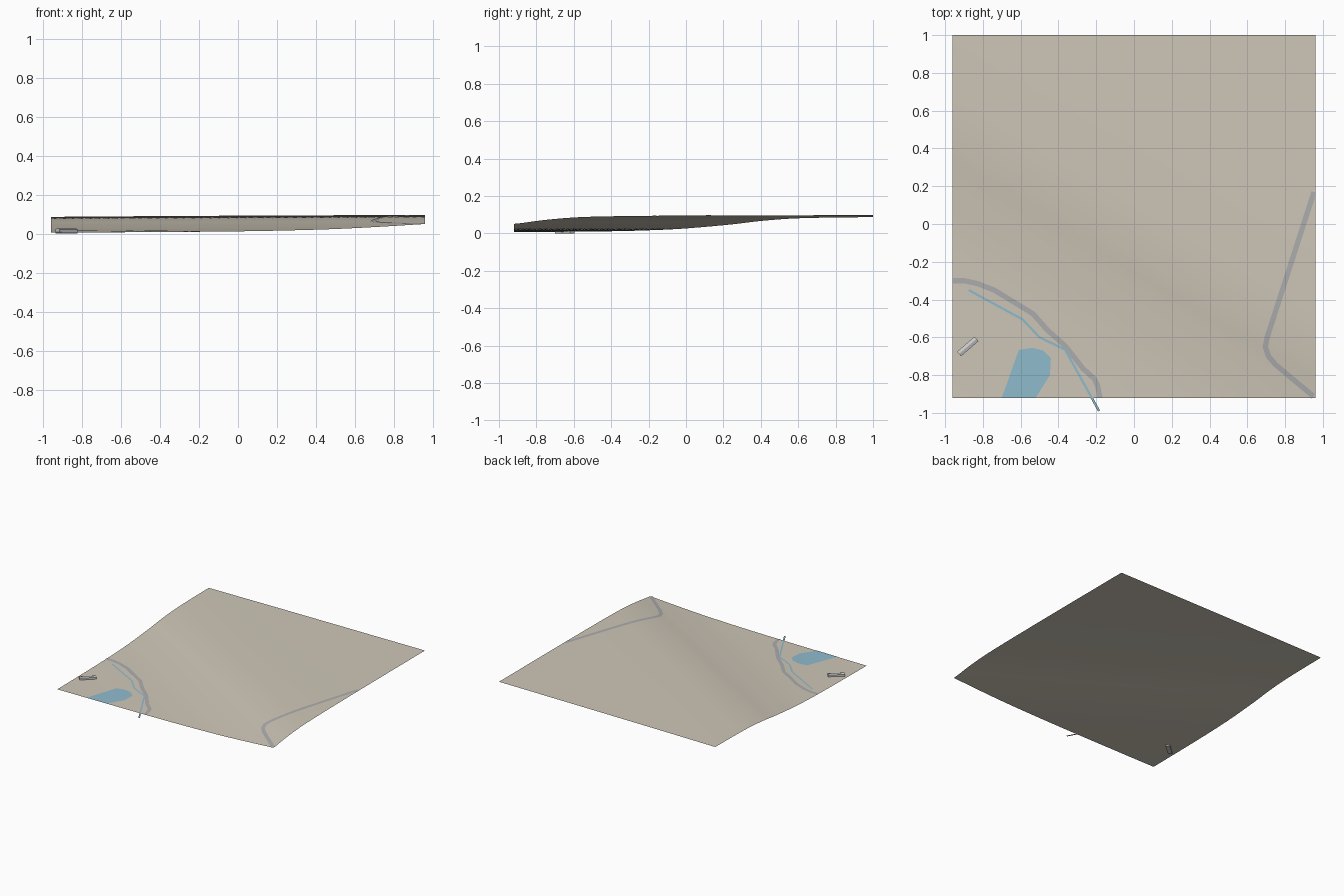
import bpy, bmesh, math
from mathutils import Vector, Matrix

if "Cube" in bpy.data.objects:
    bpy.data.objects.remove(bpy.data.objects["Cube"])

X, Y0, Y1 = 0.96, -0.92, 1.0

# Height profile across the slope: (distance from slope centre, height)
PROFILE = [(-2.5, 0.005), (-1.2, 0.006), (-0.9, 0.008), (-0.6, 0.012), (-0.4, 0.018),
           (-0.25, 0.026), (0, 0.048), (0.15, 0.066), (0.32, 0.079), (0.5, 0.084),
           (0.8, 0.087), (1.3, 0.089), (3, 0.089)]


def height(x, y):
    """Smooth rise whose centre line runs diagonally over the ground."""
    t = y + 0.33 + 0.6 * x
    p = PROFILE
    i = max(k for k in range(len(p) - 1) if p[k][0] <= t)

    def slope(k):
        a, b = p[max(k - 1, 0)], p[min(k + 1, len(p) - 1)]
        return (b[1] - a[1]) / (b[0] - a[0])
    h = p[i + 1][0] - p[i][0]
    u = (t - p[i][0]) / h
    z = ((2*u**3 - 3*u*u + 1) * p[i][1] + (u**3 - 2*u*u + u) * h * slope(i)
         + (3*u*u - 2*u**3) * p[i + 1][1] + (u**3 - u*u) * h * slope(i + 1))
    return z + 0.004 * (x + 0.96) * min(1, max(0, (z - 0.01) / 0.08))


def material(name, rgb):
    m = bpy.data.materials.new(name)
    m.diffuse_color = (*rgb, 1)
    m.use_nodes = True
    m.node_tree.nodes["Principled BSDF"].inputs["Base Color"].default_value = m.diffuse_color
    return m


def make(name, bm, mat=None, smooth=False):
    me = bpy.data.meshes.new(name)
    bm.to_mesh(me)
    bm.free()
    ob = bpy.data.objects.new(name, me)
    bpy.context.collection.objects.link(ob)
    if mat:
        me.materials.append(mat)
    for f in me.polygons:
        f.use_smooth = smooth
    return ob


def ribbon(name, pts, width, lift, mat):
    """Flat strip of constant width draped over the ground."""
    pts = [Vector(p) for p in pts]
    path = [pts[0]]
    for a, b in zip(pts, pts[1:]):
        n = max(1, math.ceil((b - a).length / 0.04))
        path += [a.lerp(b, k / n) for k in range(1, n + 1)]
    bm = bmesh.new()
    rows = []
    for i, p in enumerate(path):
        d0 = (p - path[i - 1]).normalized() if i else (path[1] - p).normalized()
        d1 = (path[i + 1] - p).normalized() if i < len(path) - 1 else d0
        d = (d0 + d1).normalized()
        n = Vector((-d.y, d.x)) * width / 2 / d.dot(d0)
        row = []
        for q in (p + n, p - n):
            q.x = max(-X, min(X, q.x))
            row.append(bm.verts.new((q.x, q.y, height(q.x, q.y) + lift)))
        rows.append(row)
    for a, b in zip(rows, rows[1:]):
        bm.faces.new((a[0], a[1], b[1], b[0]))
    return make(name, bm, mat)


earth = material("earth", (0.62, 0.57, 0.48))
asphalt = material("asphalt", (0.42, 0.42, 0.43))
water = material("water", (0.28, 0.50, 0.62))

# Ground sheet
bm = bmesh.new()
bmesh.ops.create_grid(bm, x_segments=64, y_segments=64, size=X)
for v in bm.verts:
    v.co.y += (Y0 + Y1) / 2
    v.co.z = height(v.co.x, v.co.y)
make("ground", bm, earth, True)

# Roads
ribbon("west_road", [(-0.96, -0.30), (-0.90, -0.30), (-0.83, -0.315), (-0.74, -0.35),
                     (-0.535, -0.475), (-0.46, -0.56), (-0.36, -0.65), (-0.27, -0.765),
                     (-0.21, -0.82), (-0.193, -0.855), (-0.18, -0.92)], 0.028, 0.0012, asphalt)
ribbon("east_road", [(0.953, 0.17), (0.705, -0.60), (0.695, -0.65), (0.712, -0.70),
                     (0.75, -0.745), (0.95, -0.912)], 0.028, 0.0012, asphalt)

# Stream, running past the front edge
ribbon("stream", [(-0.875, -0.35), (-0.59, -0.505), (-0.50, -0.60), (-0.365, -0.665),
                  (-0.185, -0.99)], 0.012, 0.002, water)

# Pond
bm = bmesh.new()
pond = [(-0.70, -0.92), (-0.52, -0.92), (-0.445, -0.80), (-0.44, -0.71), (-0.48, -0.67),
        (-0.54, -0.655), (-0.61, -0.667)]
bm.faces.new([bm.verts.new((x, y, height(x, y) + 0.0015)) for x, y in pond])
bmesh.ops.triangulate(bm, faces=bm.faces[:])
make("pond", bm, water)

# Long gabled building
bm = bmesh.new()
section = [(-0.016, 0.0), (0.016, 0.0), (0.016, 0.023), (0, 0.028), (-0.016, 0.023)]
face = bm.faces.new([bm.verts.new((-0.061, y, z)) for y, z in section])
ext = bmesh.ops.extrude_face_region(bm, geom=[face], use_keep_orig=True)
for v in ext["geom"]:
    if isinstance(v, bmesh.types.BMVert):
        v.co.x += 0.122
bmesh.ops.recalc_face_normals(bm, faces=bm.faces[:])
house = make("building", bm)
house.matrix_world = Matrix.Translation((-0.88, -0.648, 0)) @ Matrix.Rotation(math.radians(41), 4, 'Z')
